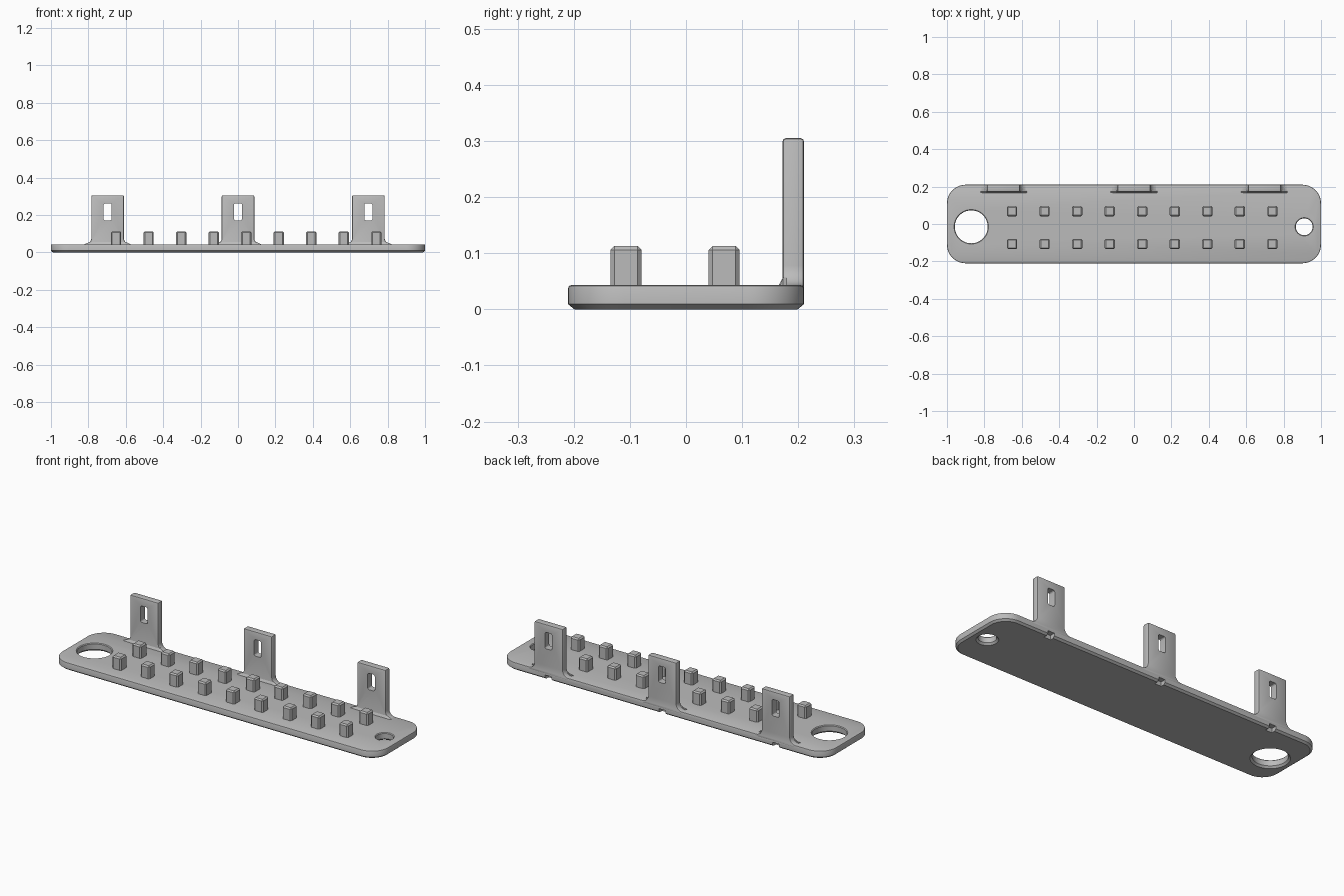
import bpy, bmesh, math

cube = bpy.data.objects.get("Cube")
if cube:
    bpy.data.objects.remove(cube, do_unlink=True)

grey = bpy.data.materials.new("plain grey")
grey.use_nodes = True
grey.diffuse_color = (0.5, 0.5, 0.5, 1)
grey.node_tree.nodes["Principled BSDF"].inputs["Base Color"].default_value = (0.5, 0.5, 0.5, 1)

HALF_DEPTH = 0.21
TOP = 0.043          # top of the base plate


def loft(name, rings):
    """Solid skinned through closed rings of equal point count."""
    bm = bmesh.new()
    loops = [[bm.verts.new(p) for p in ring] for ring in rings]
    n = len(loops[0])
    for low, high in zip(loops, loops[1:]):
        for i in range(n):
            j = (i + 1) % n
            bm.faces.new((low[i], low[j], high[j], high[i]))
    bm.faces.new(loops[0][::-1])
    bm.faces.new(loops[-1])
    bmesh.ops.recalc_face_normals(bm, faces=bm.faces)
    mesh = bpy.data.meshes.new(name)
    bm.to_mesh(mesh)
    bm.free()
    mesh.materials.append(grey)
    obj = bpy.data.objects.new(name, mesh)
    bpy.context.collection.objects.link(obj)
    return obj


def box(name, x, y, z):
    return loft(name, [[(x[0], y[0], h), (x[1], y[0], h), (x[1], y[1], h), (x[0], y[1], h)]
                       for h in z])


def activate(obj):
    bpy.ops.object.select_all(action='DESELECT')
    obj.select_set(True)
    bpy.context.view_layer.objects.active = obj


def bevel(obj, width, segments=1):
    mod = obj.modifiers.new("edge_bevel", 'BEVEL')
    mod.width, mod.segments = width, segments
    mod.limit_method, mod.angle_limit = 'ANGLE', math.radians(50)
    activate(obj)
    bpy.ops.object.modifier_apply(modifier=mod.name)


def cut(obj, cutter):
    cutter.hide_render = True
    mod = obj.modifiers.new("cut", 'BOOLEAN')
    mod.operation, mod.solver, mod.object = 'DIFFERENCE', 'EXACT', cutter
    activate(obj)
    bpy.ops.object.modifier_apply(modifier=mod.name)
    bpy.data.objects.remove(cutter, do_unlink=True)


def smooth(obj):
    activate(obj)
    bpy.ops.object.shade_smooth_by_angle(angle=math.radians(30))


def circle(x, y, z, r, n=48):
    return [(x + r * math.cos(2 * math.pi * i / n), y + r * math.sin(2 * math.pi * i / n), z)
            for i in range(n)]


def rounded_rect(inset, z, radius=0.1, n=12):
    pts = []
    for k, (sx, sy) in enumerate([(1, 1), (-1, 1), (-1, -1), (1, -1)]):
        for i in range(n + 1):
            a = math.pi / 2 * (k + i / n)
            pts.append((sx * (1 - radius) + (radius - inset) * math.cos(a),
                        sy * (HALF_DEPTH - radius) + (radius - inset) * math.sin(a), z))
    return pts


# Base plate, chamfered below and softly rounded above
plate = loft("base_plate", [rounded_rect(0.011, 0), rounded_rect(0, 0.009),
                            rounded_rect(0, TOP - 0.005), rounded_rect(0.0015, TOP - 0.0015),
                            rounded_rect(0.005, TOP)])

# Two mounting holes with chamfered rims
for x, r in [(-0.87, 0.088), (0.91, 0.045)]:
    y = -0.015
    cut(plate, loft("hole_cutter", [circle(x, y, -0.01, r + 0.02), circle(x, y, 0.01, r),
                                    circle(x, y, TOP - 0.004, r), circle(x, y, TOP + 0.01, r + 0.014)]))


def tab_profile(cx, y):
    """Upright outline with flared feet."""
    half, flare, top, n = 0.087, 0.035, 0.305, 8
    side = [(half + flare, 0.028)]
    for i in range(n + 1):
        a = math.pi / 2 * i / n
        side.append((half + flare - flare * math.sin(a), TOP + flare - flare * math.cos(a)))
    side.append((half, top))
    outline = side + [(-x, z) for x, z in reversed(side)]
    return [(cx + x, y, z) for x, z in outline]


# Upright tabs, each with a slot, a front foot fillet and a notch below
for label, cx in [("right", -0.697), ("middle", 0), ("left", 0.697)]:
    cut(plate, box("notch_cutter", (cx - 0.02, cx + 0.02), (0.18, 0.25), (-0.02, 0.024)))
    tab = loft(label + "_tab", [tab_profile(cx, 0.172), tab_profile(cx, HALF_DEPTH + 0.0004)])
    bevel(tab, 0.006, 2)
    slot = box("slot_cutter", (cx - 0.022, cx + 0.022), (0.1, 0.3), (0.171, 0.262))
    bevel(slot, 0.01, 3)
    cut(tab, slot)
    smooth(tab)

    rings = []
    for half, sx in [(0.125, -1), (0.095, -1), (0.095, 1), (0.125, 1)]:
        tip = half > 0.1
        x = cx + sx * half
        rings.append([(x, 0.164, TOP - 0.002), (x, 0.18, TOP - 0.002),
                      (x, 0.18, TOP if tip else TOP + 0.014),
                      (x, 0.173, TOP if tip else TOP + 0.014),
                      (x, 0.168, TOP if tip else TOP + 0.005)])
    loft(label + "_tab_foot_fillet", rings)
smooth(plate)

# Two rows of square pegs with chamfered edges
for row, cy in [("front", -0.107), ("back", 0.068)]:
    for i in range(9):
        cx = -0.652 + 0.174 * i
        h = 0.0275
        peg = box(f"{row}_peg_{i + 1}", (cx - h, cx + h), (cy - h, cy + h), (0.025, 0.113))
        bevel(peg, 0.007)
